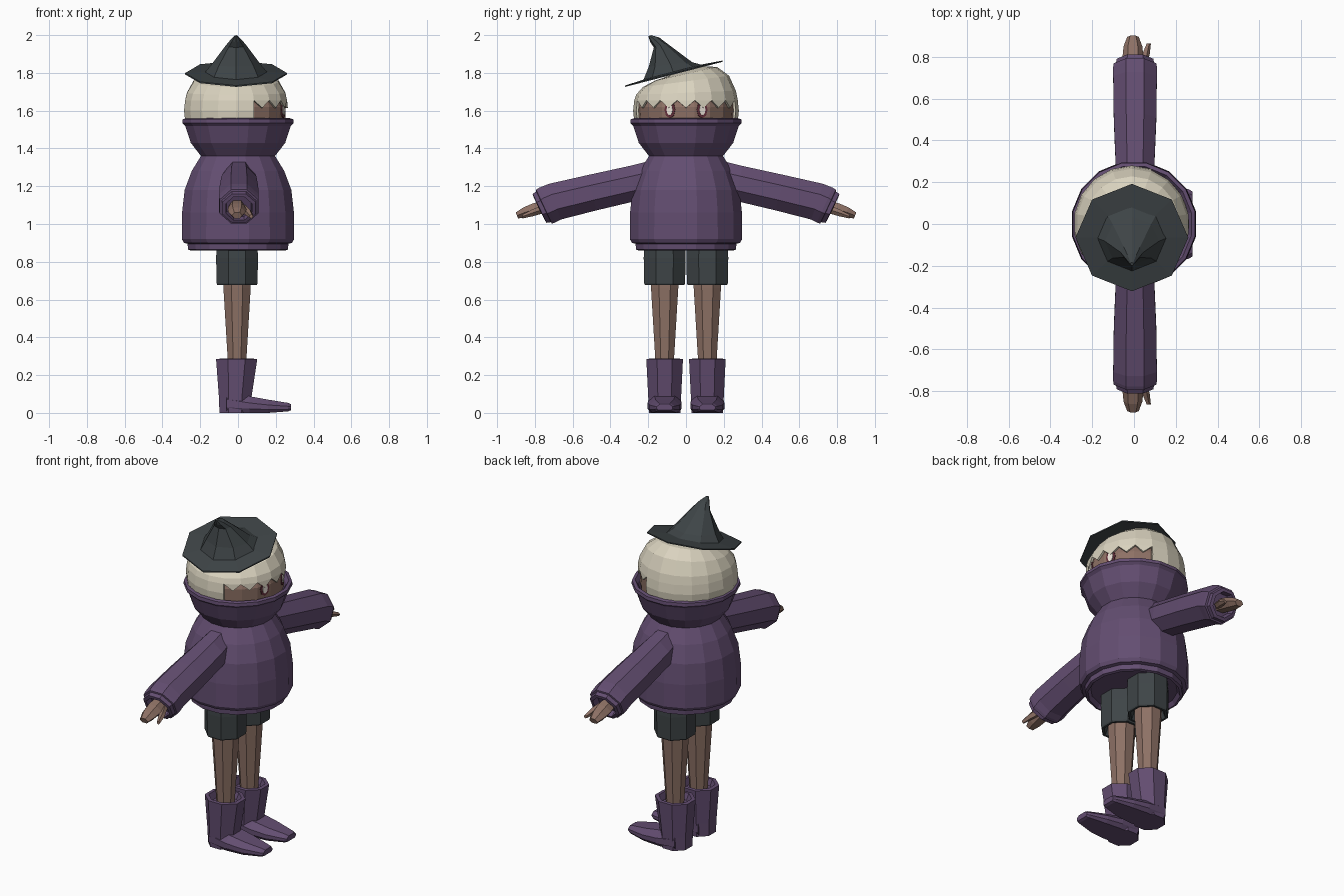
import bpy, bmesh
from math import sin, cos, pi, radians, sqrt
from mathutils import Vector as V

if "Cube" in bpy.data.objects:
    bpy.data.objects.remove(bpy.data.objects["Cube"])


def material(name, r, g, b):
    m = bpy.data.materials.new(name)
    m.diffuse_color = (r, g, b, 1)
    m.use_nodes = True
    m.node_tree.nodes["Principled BSDF"].inputs["Base Color"].default_value = m.diffuse_color
    return m


PURPLE = material("purple_cloth", .125, .075, .165)
DARK = material("dark_cloth", .048, .058, .062)
SKIN = material("skin", .27, .165, .13)
CREAM = material("cream_hair", .70, .65, .52)
MAROON = material("eye_rim", .13, .03, .045)
WHITE = material("eye_white", .85, .78, .7)


def ring(c, u, v, n, phase=0.0):
    """Elliptical ring of n points around c, spanned by u and v."""
    c, u, v = V(c), V(u), V(v)
    return [c + u * cos(phase + 2 * pi * i / n) + v * sin(phase + 2 * pi * i / n) for i in range(n)]


def finish(name, bm, mat):
    bmesh.ops.recalc_face_normals(bm, faces=bm.faces)
    me = bpy.data.meshes.new(name)
    bm.to_mesh(me)
    bm.free()
    ob = bpy.data.objects.new(name, me)
    me.materials.append(mat)
    bpy.context.collection.objects.link(ob)
    return ob


def skin_rings(bm, rings, caps=(True, True)):
    rows = [[bm.verts.new(p) for p in r] for r in rings]
    n = len(rows[0])
    for a, b in zip(rows, rows[1:]):
        for i in range(n):
            j = (i + 1) % n
            bm.faces.new((a[i], a[j], b[j], b[i]))
    if caps[0]:
        bm.faces.new(rows[0])
    if caps[1]:
        bm.faces.new(rows[-1])
    return rows


def loft(name, rings, mat, caps=(True, True)):
    bm = bmesh.new()
    skin_rings(bm, rings, caps)
    return finish(name, bm, mat)


def lathe(name, profile, n, mat, cx=0, cy=0, phase=0.0, caps=(True, True)):
    return loft(name, [ring((cx, cy, z), (r, 0, 0), (0, r, 0), n, phase) for r, z in profile], mat, caps)


# Hooded sweater: hem band, bell-shaped body, tall flared collar
lathe("sweater_body", [(.24, .885), (.255, .86), (.27, .865), (.272, .895), (.292, .90), (.303, .92),
                       (.302, 1.06), (.288, 1.18), (.25, 1.28), (.20, 1.36)], 16, PURPLE, phase=pi / 16)
lathe("sweater_collar", [(.17, 1.34), (.20, 1.36), (.255, 1.43), (.285, 1.52), (.30, 1.535), (.298, 1.555),
                         (.28, 1.56), (.265, 1.54), (.25, 1.44)], 16, PURPLE, phase=pi / 16)

# Head inside the collar
lathe("head", [(.12, 1.38), (.22, 1.45), (.253, 1.53), (.257, 1.62), (.23, 1.70), (.12, 1.77)],
      18, SKIN, phase=pi / 18)

# Hair: tilted cap, long panels round the sides and back, pointed fringe at the face
N, PH, HX = 18, radians(10), -.01
bm = bmesh.new()
cap = [(.01, 1.815, .3), (.09, 1.81, .28), (.165, 1.795, .22), (.228, 1.755, .13),
       (.264, 1.695, .04), (.274, 1.655, 0)]
rows = skin_rings(bm, [ring((HX, 0, z), (r, 0, 0), (0, r, r * s), N, PH) for r, z, s in cap], (True, False))
low = [[bm.verts.new(p) for p in ring((HX, 0, z), (r, 0, 0), (0, r, 0), N, PH)]
       for r, z in ((.280, 1.60), (.272, 1.53))]
for i in range(N):
    j = (i + 1) % N
    top = rows[-1]
    if i in (0, 1, 2, N - 1, N - 2, N - 3, N - 4):
        mid = (top[i].co + top[j].co) / 2 + V((.004, 0, -.04))
        bm.faces.new((top[i], top[j], bm.verts.new(mid)))
    else:
        bm.faces.new((top[i], top[j], low[0][j], low[0][i]))
        bm.faces.new((low[0][i], low[0][j], low[1][j], low[1][i]))
bmesh.ops.delete(bm, geom=[v for v in bm.verts if not v.link_faces], context='VERTS')
hair = finish("hair", bm, CREAM)
sol = hair.modifiers.new("thickness", 'SOLIDIFY')
sol.thickness = .012

# Pointed hat, tilted to one side, with a bent tip
hat_c = V((-.01, -.065, 1.795))
loft("hat_brim", [ring(hat_c + V((0, 0, dz)), (.27 * k, 0, 0), (0, .257 * k, .066 * k), 8)
                  for k, dz in ((.55, 0), (1, -.003), (1, .004), (.55, .012))], DARK)
loft("hat_cone", [ring((-.01, y, z), (rx, 0, 0), (0, ry, ry * s), 8) for y, z, rx, ry, s in (
    (-.065, 1.795, .172, .165, .26), (-.082, 1.845, .13, .115, .1), (-.135, 1.945, .055, .035, .3),
    (-.165, 1.975, .03, .024, .5), (-.192, 1.997, .008, .008, .3))], DARK)

for side, label in ((1, "left"), (-1, "right")):
    # Sleeve with stepped cuff; each ring: y, z, half width in x, half height vector (y, z)
    arm = [(.14, 1.245, .08, .02, .105), (.28, 1.215, .10, .02, .10), (.50, 1.165, .11, .03, .10),
           (.695, 1.118, .113, .035, .102), (.735, 1.10, .113, .045, .10), (.752, 1.092, .11, .045, .097),
           (.754, 1.091, .098, .042, .088), (.775, 1.083, .096, .040, .083), (.778, 1.082, .075, .032, .066),
           (.74, 1.095, .07, .03, .06)]
    loft(label + "_sleeve", [ring((.005, side * y, z), (w, 0, 0), (0, side * hy, hz), 8, pi / 8)
                             for y, z, w, hy, hz in arm], PURPLE)
    # Mitten hand and thumb
    loft(label + "_hand", [ring((-.005, side * y, z), (w, 0, 0), (0, side * .4 * h, h), 6)
                           for y, z, w, h in ((.70, 1.105, .04, .035), (.80, 1.078, .05, .035),
                                              (.85, 1.062, .045, .03), (.895, 1.045, .028, .018))], SKIN)
    loft(label + "_thumb", [ring((x, side * y, z), (r, 0, 0), (0, 0, r), 5)
                            for x, y, z, r in ((.03, .75, 1.08, .022), (.055, .81, 1.06, .02),
                                               (.07, .865, 1.04, .011))], SKIN)

    # Shorts, bare leg
    ly = side * .113
    lathe(label + "_shorts", [(.115, .92), (.12, .82), (.117, .685), (.113, .677), (.10, .677), (.085, .72)],
          8, DARK, -.005, ly, pi / 8)
    loft(label + "_leg", [ring((x, ly, z), (r, 0, 0), (0, r, 0), 8, pi / 8)
                          for x, z, r in ((-.005, .75, .08), (-.005, .66, .078), (-.005, .26, .052))], SKIN)

    # Boot: open shaft and wedge-shaped pointed foot
    loft(label + "_boot_shaft", [ring((x, ly, z), (rx, 0, 0), (0, ry, 0), 8, pi / 8) for x, z, rx, ry in (
        (-.015, 0, .09, .09), (-.015, .08, .093, .094), (-.007, .285, .118, .105),
        (-.007, .287, .095, .085), (-.007, .25, .08, .07))], PURPLE)

    def section(x, w, h, z0=0):
        return [V((x, ly + side * a * w, z0 + b * h)) for a, b in
                ((-.8, 0), (.8, 0), (1, .25), (1, .6), (.6, 1), (-.6, 1), (-1, .6), (-1, .25))]
    loft(label + "_boot_foot", [section(-.06, .085, .12), section(.06, .09, .088),
                                section(.16, .08, .07), section(.265, .052, .045, .008),
                                section(.28, .042, .032, .014)], PURPLE)

    # Eye: drop-shaped rim with a pale centre, lying on the face
    ey = side * .085
    n = V((sqrt(.253 ** 2 - ey ** 2), ey, 0)).normalized()
    t = V((-n.y, n.x, 0))
    for nm, w, h, d in (("eye_rim", .03, .045, .003), ("eye_centre", .017, .03, .007)):
        c = n * .253 + V((0, 0, 1.605))
        loft(label + "_" + nm, [ring(c - n * .01, t * w, (0, 0, h), 8), ring(c + n * d, t * w, (0, 0, h), 8)],
             MAROON if nm == "eye_rim" else WHITE)
